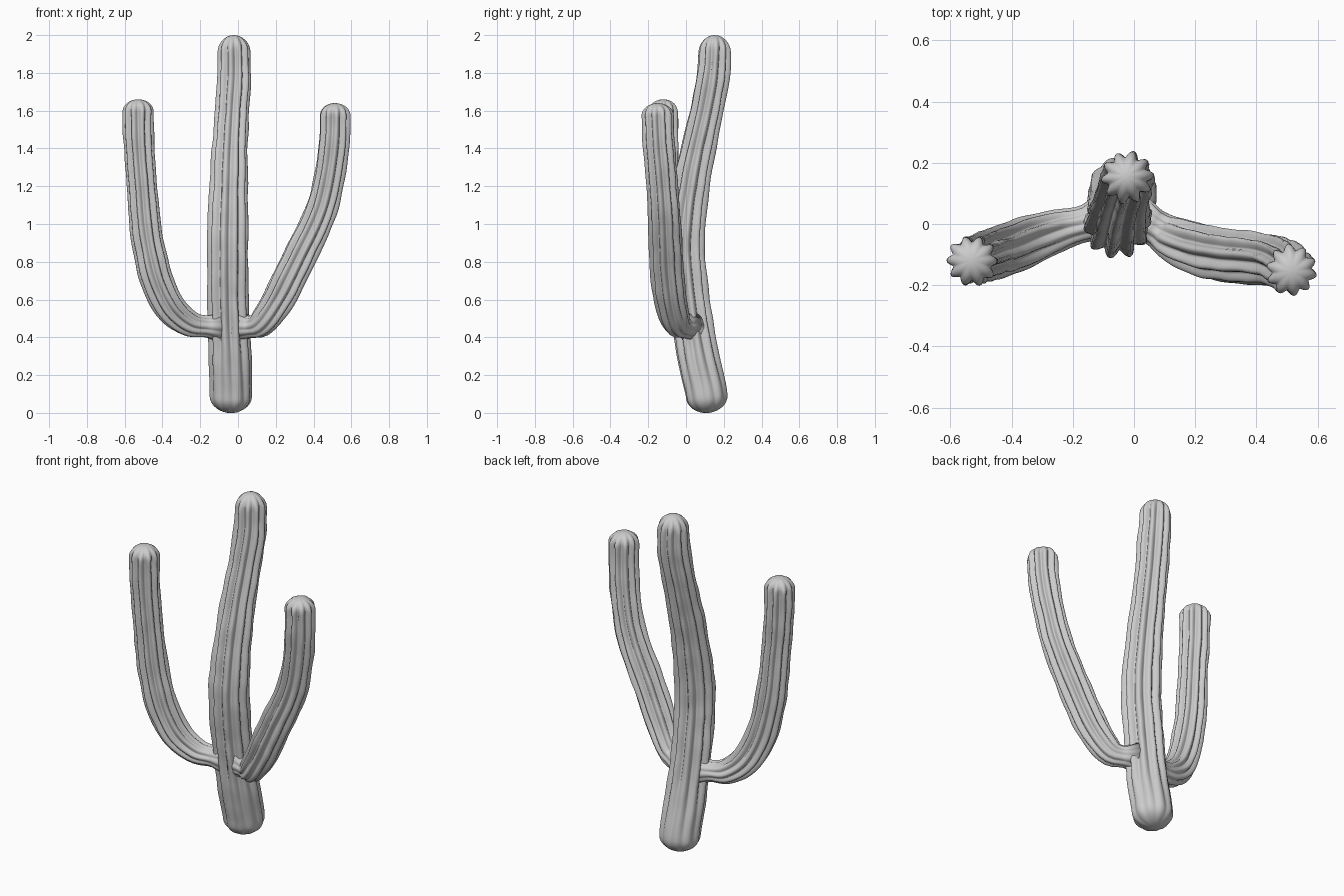
import bpy, bmesh, math
from mathutils import Vector, noise

if "Cube" in bpy.data.objects:
    bpy.data.objects.remove(bpy.data.objects["Cube"])

RIBS = 10
STEPS = 8            # points around each rib


def spline(pts, n=24):
    """Catmull-Rom through (x, y, z, radius) points."""
    p = [Vector(q) for q in pts]
    p = [2 * p[0] - p[1]] + p + [2 * p[-1] - p[-2]]
    out = []
    for i in range(1, len(p) - 2):
        a, b, c, d = p[i - 1:i + 3]
        for k in range(n):
            t = k / n
            out.append(0.5 * (2 * b + (c - a) * t + (2 * a - 5 * b + 4 * c - d) * t * t
                              + (3 * b - a - 3 * c + d) * t ** 3))
    return out + [p[-2]]


def ribbed_stem(name, pts, cap, fade, round_base, seed):
    """Sweep a star section along a path, with domed ends and fading grooves."""
    sp = spline(pts)
    dist = [0.0]
    for a, b in zip(sp, sp[1:]):
        dist.append(dist[-1] + (b.xyz - a.xyz).length)
    total = dist[-1]

    def at(s):
        i = 0
        while i < len(dist) - 2 and dist[i + 1] < s:
            i += 1
        return sp[i].lerp(sp[i + 1], (s - dist[i]) / (dist[i + 1] - dist[i]))

    # ring positions: dense on the domes, even along the stem
    dome = [cap * (1 - math.cos(math.pi / 2 * k / 8)) for k in range(1, 8)]
    n = int(total / 0.025)
    stations = [cap + (total - 2 * cap) * k / n for k in range(n + 1)]
    stations = (dome if round_base else [0.001]) + stations + [total - s for s in reversed(dome)]

    bm = bmesh.new()
    rings, side = [], Vector((1, 0.1, 0)) if round_base else Vector((0, 1, 0))
    for s in stations:
        q = at(s)
        tan = (at(min(s + 0.02, total)).xyz - at(max(s - 0.02, 0)).xyz).normalized()
        side = (side - tan * side.dot(tan)).normalized()
        up = tan.cross(side)
        end = total - s
        if round_base:
            end = min(end, s)
        f = math.sqrt(max(0, 1 - (1 - min(end / cap, 1)) ** 2))
        depth = 0.27 * min(1, (0.15 + s / fade)) * min(1, 0.1 + (total - s) / (cap * 1.1))
        ring = []
        for k in range(RIBS * STEPS):
            a = 2 * math.pi * k / (RIBS * STEPS)
            d = side * math.cos(a) + up * math.sin(a)
            groove = 1 - abs(math.cos(a * RIBS / 2)) ** 1.3
            wob = noise.noise(q.xyz * 9 + d * 1.3 + Vector((seed, 0, 0)))
            r = q.w * f * (1 - depth * groove + 0.06 * wob * min(1, s / fade))
            ring.append(bm.verts.new(q.xyz + d * r))
        rings.append(ring)
    for a, b in zip(rings, rings[1:]):
        for k in range(len(a)):
            j = (k + 1) % len(a)
            bm.faces.new((a[k], a[j], b[j], b[k]))
    # close both ends with a fan
    for ring, s in ((rings[0], 0), (rings[-1], total)):
        c = bm.verts.new(at(s).xyz)
        for k in range(len(ring)):
            bm.faces.new((ring[k], ring[(k + 1) % len(ring)], c))
    bmesh.ops.recalc_face_normals(bm, faces=bm.faces)
    me = bpy.data.meshes.new(name)
    bm.to_mesh(me)
    bm.free()
    ob = bpy.data.objects.new(name, me)
    bpy.context.collection.objects.link(ob)
    for p in me.polygons:
        p.use_smooth = True
    return ob


# main trunk, leaning forward at the middle and back at the top
ribbed_stem("trunk", [
    (-0.04, 0.12, 0.0, 0.108), (-0.038, 0.105, 0.12, 0.113), (-0.043, 0.065, 0.3, 0.114),
    (-0.052, 0.025, 0.55, 0.11), (-0.055, -0.005, 0.85, 0.11), (-0.052, 0.01, 1.08, 0.105),
    (-0.045, 0.055, 1.35, 0.097), (-0.032, 0.11, 1.6, 0.09), (-0.02, 0.145, 1.8, 0.09),
    (-0.025, 0.155, 2.0, 0.082)], 0.085, 0.6, True, 1)

# left arm, narrow neck curving up
ribbed_stem("left_arm", [
    (-0.09, 0.02, 0.455, 0.085), (-0.165, 0.0, 0.458, 0.06), (-0.26, -0.025, 0.475, 0.072),
    (-0.36, -0.06, 0.56, 0.084), (-0.435, -0.09, 0.72, 0.087), (-0.485, -0.105, 0.95, 0.084),
    (-0.508, -0.115, 1.2, 0.08), (-0.525, -0.12, 1.42, 0.081), (-0.53, -0.12, 1.66, 0.085)],
    0.07, 0.35, False, 5)

# right arm, leaning outward before turning up
ribbed_stem("right_arm", [
    (0.0, 0.02, 0.46, 0.085), (0.065, -0.01, 0.455, 0.06), (0.13, -0.05, 0.48, 0.075),
    (0.22, -0.085, 0.61, 0.088), (0.32, -0.105, 0.81, 0.09), (0.425, -0.115, 1.03, 0.087),
    (0.475, -0.125, 1.2, 0.084), (0.51, -0.145, 1.43, 0.084), (0.515, -0.155, 1.64, 0.086)],
    0.07, 0.35, False, 9)
